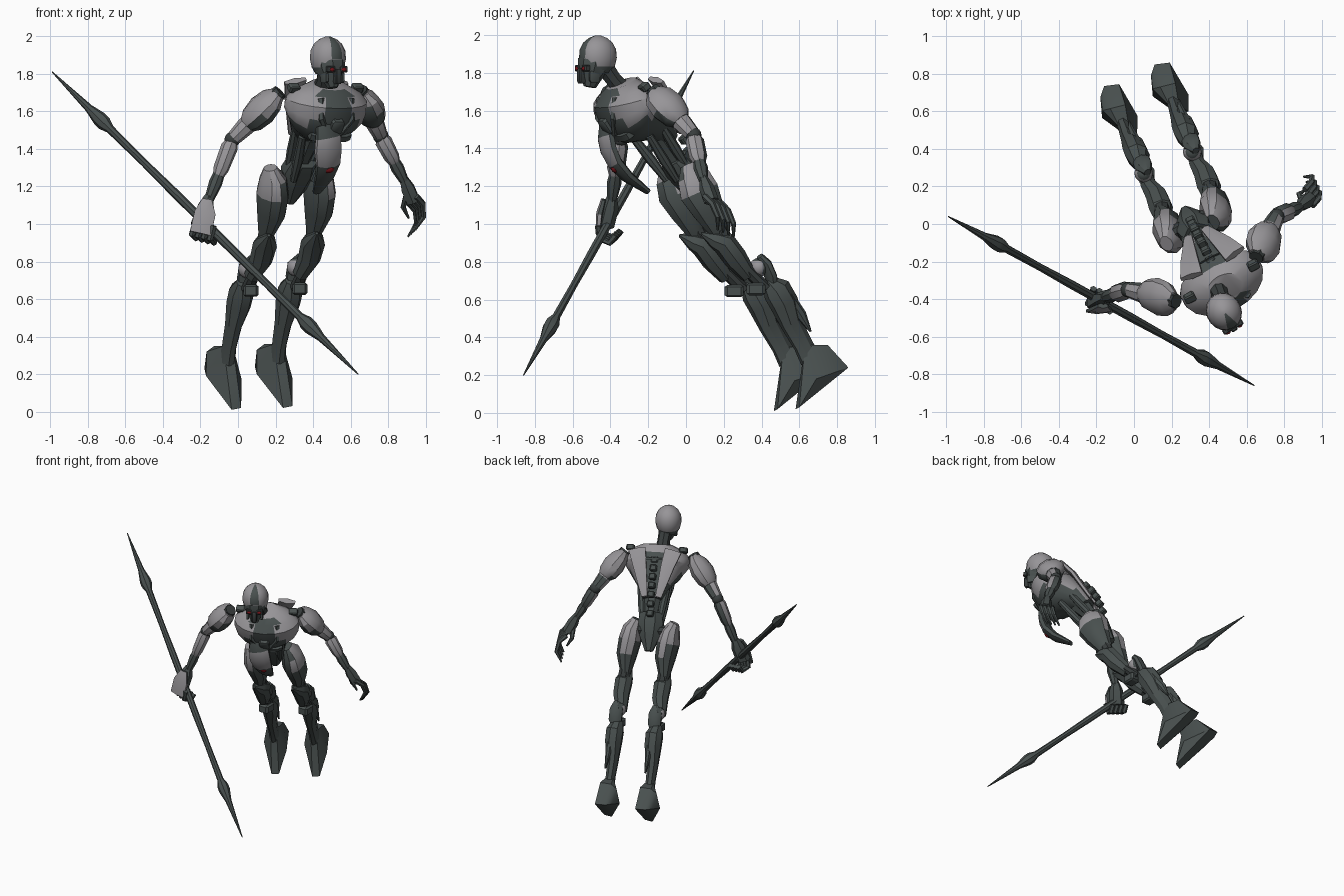
import bpy, bmesh, math
from mathutils import Matrix, Vector

if "Cube" in bpy.data.objects:
    bpy.data.objects.remove(bpy.data.objects["Cube"], do_unlink=True)


def material(name, color):
    mat = bpy.data.materials.new(name)
    mat.use_nodes = True
    mat.diffuse_color = (*color, 1)
    mat.node_tree.nodes["Principled BSDF"].inputs["Base Color"].default_value = (*color, 1)
    return mat


light = material("pale grey armour", (.31, .30, .315))
dark = material("dark green grey metal", (.066, .08, .078))
black = material("charcoal joints", (.04, .047, .047))
red = material("deep red", (.2, .008, .012))

parts = []
WORLD = Matrix.Identity(4)
# Leaning, turned torso frame: x left, y back, z up along the spine
TORSO = (Matrix.Translation((.31, 0, 1.22)) @ Matrix.Rotation(math.radians(27), 4, 'Z')
         @ Matrix.Rotation(math.radians(38), 4, 'X'))
HEAD = Matrix.Translation((.484, -.475, 1.88)) @ Matrix.Rotation(math.radians(30), 4, 'Z')
AXIS_X = Vector((1, 0, 0))


def finish(name, bm, mats, frame=WORLD, rule=None):
    """Turn a bmesh into an object; the rule picks a material per face."""
    bmesh.ops.remove_doubles(bm, verts=bm.verts, dist=.0005)
    bmesh.ops.recalc_face_normals(bm, faces=bm.faces)
    bm.normal_update()
    if rule:
        for face in bm.faces:
            face.material_index = int(rule(face.calc_center_median(), face.normal))
    bm.transform(frame)
    mesh = bpy.data.meshes.new(name)
    bm.to_mesh(mesh)
    bm.free()
    for mat in mats:
        mesh.materials.append(mat)
    obj = bpy.data.objects.new(name, mesh)
    bpy.context.collection.objects.link(obj)
    parts.append(obj)


def loft(name, rings, *mats, sides=8, frame=WORLD, hint=AXIS_X, rule=None):
    """Skin oval rings (x, y, z, half width, half depth) along a path."""
    bm = bmesh.new()
    centres = [Vector(r[:3]) for r in rings]
    loops = []
    for i, ring in enumerate(rings):
        tangent = (centres[min(i + 1, len(rings) - 1)] - centres[max(i - 1, 0)]).normalized()
        across = (hint - tangent * hint.dot(tangent)).normalized()
        deep = tangent.cross(across)
        loop = []
        for k in range(sides):
            angle = math.tau * (k + .5) / sides
            loop.append(bm.verts.new(centres[i] + across * ring[3] * math.cos(angle)
                                     + deep * ring[-1] * math.sin(angle)))
        loops.append(loop)
    for low, high in zip(loops, loops[1:]):
        for k in range(sides):
            n = (k + 1) % sides
            bm.faces.new((low[k], low[n], high[n], high[k]))
    bm.faces.new(loops[0])
    bm.faces.new(loops[-1])
    finish(name, bm, mats, frame, rule)


def ball(name, centre, size, *mats, frame=WORLD, rule=None):
    bm = bmesh.new()
    bmesh.ops.create_uvsphere(bm, u_segments=12, v_segments=8, radius=1)
    bm.transform(Matrix.Translation(centre) @ Matrix.Diagonal((*size, 1)))
    finish(name, bm, mats, frame, rule)


def block(name, centre, size, mat, frame=WORLD):
    bm = bmesh.new()
    bmesh.ops.create_cube(bm, size=1)
    bmesh.ops.bevel(bm, geom=bm.edges[:], offset=.15, segments=1, affect='EDGES')
    bm.transform(Matrix.Translation(centre) @ Matrix.Diagonal((*size, 1)))
    finish(name, bm, [mat], frame)


def hull(name, points, mat):
    bm = bmesh.new()
    verts = [bm.verts.new(p) for p in points]
    result = bmesh.ops.convex_hull(bm, input=verts)
    junk = [v for v in result["geom_interior"] if isinstance(v, bmesh.types.BMVert)]
    bmesh.ops.delete(bm, geom=junk, context='VERTS')
    finish(name, bm, [mat])


# Chest shell with pale breast and back plates around a dark core
def chest_rule(c, n):
    if n.y > .2:
        return not (c.z > .56 or (abs(c.x) > .04 and c.z > .3))
    return not (abs(c.x) > .085 and c.z * .79 + c.y * .615 > .325)


loft("chest", [(0, .06, .24, .07, .05), (0, .05, .34, .12, .09), (0, -.01, .45, .19, .16),
               (0, -.02, .5, .23, .175), (0, -.02, .53, .235, .17), (0, -.01, .57, .23, .16),
               (0, .01, .61, .19, .12), (0, .02, .65, .1, .08)],
     light, dark, sides=18, frame=TORSO, rule=chest_rule)
block("sternum", (0, -.185, .525), (.07, .05, .09), dark, TORSO)
block("lower_chest_band", (0, -.13, .44), (.24, .12, .05), dark, TORSO)
for side, label in ((1, "left"), (-1, "right")):
    loft(label + "_chest_strap", [(side * .09, -.09, .64, .02), (side * .09, -.165, .56, .02),
                                  (side * .03, -.19, .47, .015)], dark, sides=6, frame=TORSO)
    block(label + "_collar_knob", (side * .19, .04, .61), (.06, .05, .04), dark, TORSO)
    loft(label + "_back_plate", [(side * .13, .14, .58, .07, .02), (side * .1, .15, .46, .055, .02),
                                 (side * .05, .12, .24, .025, .015)], light, sides=6, frame=TORSO)
    for depth in (-.06, .03):
        loft(label + "_waist_piston", [(side * .06, depth, .06, .018), (side * .075, depth, .2, .028),
                                       (side * .1, depth, .36, .022)], dark, sides=8, frame=TORSO)
for i in range(7):
    block("spine_segment", (0, .11 + .05 * math.sin(i / 2), .12 + i * .065), (.05, .05, .045), dark, TORSO)

# Waist and pelvis
loft("waist", [(0, .03, .04, .06), (0, .03, .16, .05), (0, .03, .3, .07)], dark, frame=TORSO)
loft("pelvis", [(0, .02, .14, .08, .08), (0, .02, .07, .1, .085), (0, .01, -.03, .075, .06),
                (0, 0, -.13, .03, .03)], dark, frame=TORSO)
loft("hip_axle", [(-.14, .02, .02, .04), (.14, .02, .02, .04)], black, frame=TORSO, hint=Vector((0, 1, 0)))

# Hanging belly plate with a red disc
loft("belly_plate", [(.46, -.43, 1.53, .05, .025), (.48, -.425, 1.46, .075, .035),
                     (.48, -.41, 1.39, .08, .035), (.48, -.375, 1.32, .07, .035),
                     (.46, -.31, 1.25, .055, .03), (.42, -.2, 1.17, .025, .015)], light, dark,
     hint=TORSO.to_3x3() @ AXIS_X, rule=lambda c, n: c.z < 1.33 or c.z > 1.46 or n.y > 0)
ball("belly_disc", (.483, -.375, 1.297), (.03, .022, .026), red)

# Neck and head
loft("neck", [(.43, -.31, 1.68, .06), (.46, -.38, 1.76, .045), (.475, -.43, 1.83, .05)], black)


# Dark crest stripe over the brow, dark rim below
def skull_rule(c, n):
    return c.z < -.045 or (abs(c.x) < -.25 * c.y and 0 < c.z < .115)


skull = [(0, .01, z, w, w * 1.1) for z, w in
         ((-.08, .065), (-.045, .084), (0, .094), (.045, .09), (.08, .073), (.105, .045), (.119, .012))]
loft("skull", skull, light, dark, sides=18, frame=HEAD, rule=skull_rule)
loft("face", [(0, -.01, -.03, .08, .095), (0, -.02, -.06, .078, .085), (0, -.03, -.1, .055, .06),
              (0, -.04, -.155, .025, .035)], dark, frame=HEAD)
block("snout", (0, -.09, -.095), (.035, .04, .08), black, HEAD)
for side in (-1, 1):
    block("eye_socket", (side * .038, -.085, -.055), (.045, .03, .035), black, HEAD)
    ball("eye", (side * .036, -.099, -.057), (.015, .008, .01), red, frame=HEAD)
    block("cheek_bar", (side * .05, -.04, -.1), (.02, .06, .06), dark, HEAD)


# Legs: drawn once for the left and shifted for the right
def thigh_rule(c, n):
    front_of_left = c.x > .3 and n.y < -.4 and n.x < .6
    return c.z < 1.15 or front_of_left or (n.x > .6 and c.z < 1.2 and c.x < .3)


def leg(label, shift):
    def limb(name, rings, *mats, **options):
        moved = [(*shift(r[:3]), *r[3:]) for r in rings]
        loft(label + name, moved, *mats, hint=Vector((.89, .45, 0)), **options)

    limb("_thigh", [(.42, .01, 1.31, .035, .045), (.435, .04, 1.25, .07, .095), (.435, .07, 1.17, .083, .115),
                    (.43, .12, 1.07, .075, .09), (.40, .18, .94, .035, .045)], light, dark, sides=10,
         rule=thigh_rule)
    limb("_thigh_core", [(.41, .15, 1.03, .04), (.4, .22, .88, .045)], black)
    limb("_thigh_guard", [(.42, .08, .95, .008, .008), (.41, .15, .92, .05, .05), (.40, .2, .9, .065, .065),
                          (.38, .26, .82, .06, .065), (.33, .33, .73, .04, .045)], dark)
    limb("_knee_rod", [(.36, .3, .78, .03), (.31, .42, .66, .035)], black)
    ball(label + "_knee_disc", shift((.31, .385, .77)), (.05, .05, .05), light, dark,
         rule=lambda c, n: n.y > .5 or n.z > .75)
    limb("_knee_back", [(.33, .39, .83, .02, .02), (.31, .42, .79, .05, .03),
                        (.3, .45, .72, .05, .03), (.29, .46, .67, .03)], dark)
    block(label + "_knee_block", shift((.33, .37, .655)), (.08, .1, .065), dark)
    limb("_shin", [(.29, .43, .7, .04, .035), (.28, .48, .65, .065, .08), (.265, .52, .58, .063, .08),
                   (.24, .56, .47, .042, .062), (.22, .62, .36, .035, .055), (.21, .66, .28, .04, .06)], dark)
    limb("_calf_fin", [(.28, .54, .62, .03, .03), (.25, .61, .52, .02, .03), (.24, .66, .43, .006)], dark)
    # Wedge foot with the toe pointing down
    hull(label + "_foot", [shift(p) for p in (
        (.24, .63, .36), (.19, .63, .36), (.14, .73, .36), (.22, .75, .36), (.1, .72, .33), (.09, .79, .24),
        (.11, .85, .25), (.19, .86, .24), (.29, .69, .18), (.1, .68, .2), (.29, .6, .03), (.24, .58, .02))], dark)


leg("left", lambda p: Vector(p))
leg("right", lambda p: Vector(p) + Vector((-.25 - .02 * (1.2 - p[2]), -.115, -.01)))


# Arms: shoulder pad, upper arm, elbow, forearm and wrist between joints
def arm(label, shoulder, elbow, wrist):
    shoulder, elbow, wrist = map(Vector, (shoulder, elbow, wrist))

    def span(name, a, b, profile, *mats, **options):
        rings = [(*a.lerp(b, t), w, d) for t, w, d in profile]
        loft(label + name, rings, *mats, hint=Vector((.45, -.89, 0)), **options)

    span("_shoulder_pad", shoulder, elbow, ((-.17, .05, .035), (0, .095, .065), (.25, .105, .08),
         (.5, .085, .07), (.62, .055, .05)), light, dark, sides=10, rule=lambda c, n: n.z < -.5)
    span("_shoulder_joint", shoulder, elbow, ((-.22, .04, .04), (.1, .05, .05)), black)
    span("_upper_arm", shoulder, elbow, ((.5, .04, .04), (.65, .055, .05), (.95, .045, .04)),
         light, dark, rule=lambda c, n: n.y > .6)
    ball(label + "_elbow", elbow, (.042, .042, .042), black)
    span("_forearm", elbow, wrist, ((.02, .035, .03), (.12, .05, .045), (.5, .05, .04), (.62, .035, .03)),
         light, dark, rule=lambda c, n: n.y > .45)
    span("_wrist", elbow, wrist, ((.55, .03, .03), (.75, .04, .035), (1.05, .025, .025)), dark)


arm("left", (.67, -.14, 1.67), (.76, .04, 1.47), (.88, .09, 1.24))
arm("right", (.18, -.4, 1.66), (-.03, -.35, 1.45), (-.15, -.39, 1.14))

# Open left hand with curled fingers and thumb
loft("left_palm", [(.88, .09, 1.25, .022), (.905, .11, 1.19, .04), (.935, .135, 1.12, .04)], dark, sides=6)
for i in range(4):
    offset = Vector((.013, -.028, .012)) * (i - 1.5)
    path = ((.93, .14, 1.13, .017), (.965, .18, 1.09, .017), (.97, .21, 1.02, .014), (.925, .21, .95, .006))
    loft("left_finger", [(*(Vector(p[:3]) + offset), p[3]) for p in path], dark, sides=6)
loft("left_thumb", [(.9, .11, 1.16, .018), (.88, .16, 1.09, .015), (.91, .18, 1.03, .006)], dark, sides=6)

# Right fist closed on the staff behind a pale hand plate
loft("right_palm", [(-.155, -.39, 1.15, .025, .025), (-.17, -.4, 1.09, .05, .045),
                    (-.2, -.425, .99, .06, .045)], dark, sides=6)
loft("right_hand_plate", [(-.165, -.435, 1.13, .03, .015), (-.175, -.455, 1.06, .065, .02),
                          (-.2, -.465, .95, .065, .015)], light, dark, sides=6, rule=lambda c, n: n.y > 0)
for i in range(4):
    knuckle = Vector((-.245 + i * .032, -.425 - i * .01, .965 - i * .008))
    loft("right_finger", [(*(knuckle + Vector(step)), .018) for step in
                          ((.02, -.01, .05), (0, 0, -.02), (.02, .05, -.04), (.03, .08, 0))], dark, sides=6)

# Double-ended staff
tip, end = Vector((-.99, .04, 1.81)), Vector((.64, -.86, .2))
half = [(0, .003), (.12, .022), (.155, .04), (.17, .04), (.19, .023), (.3, .02), (.4, .024)]
profile = half + [(1 - t, r) for t, r in reversed(half)]
loft("staff", [(*tip.lerp(end, t), r) for t, r in profile], dark, sides=8)

# Soft facets with crisp plate edges
for obj in parts:
    obj.select_set(True)
bpy.context.view_layer.objects.active = parts[0]
bpy.ops.object.shade_smooth_by_angle(angle=math.radians(32))
